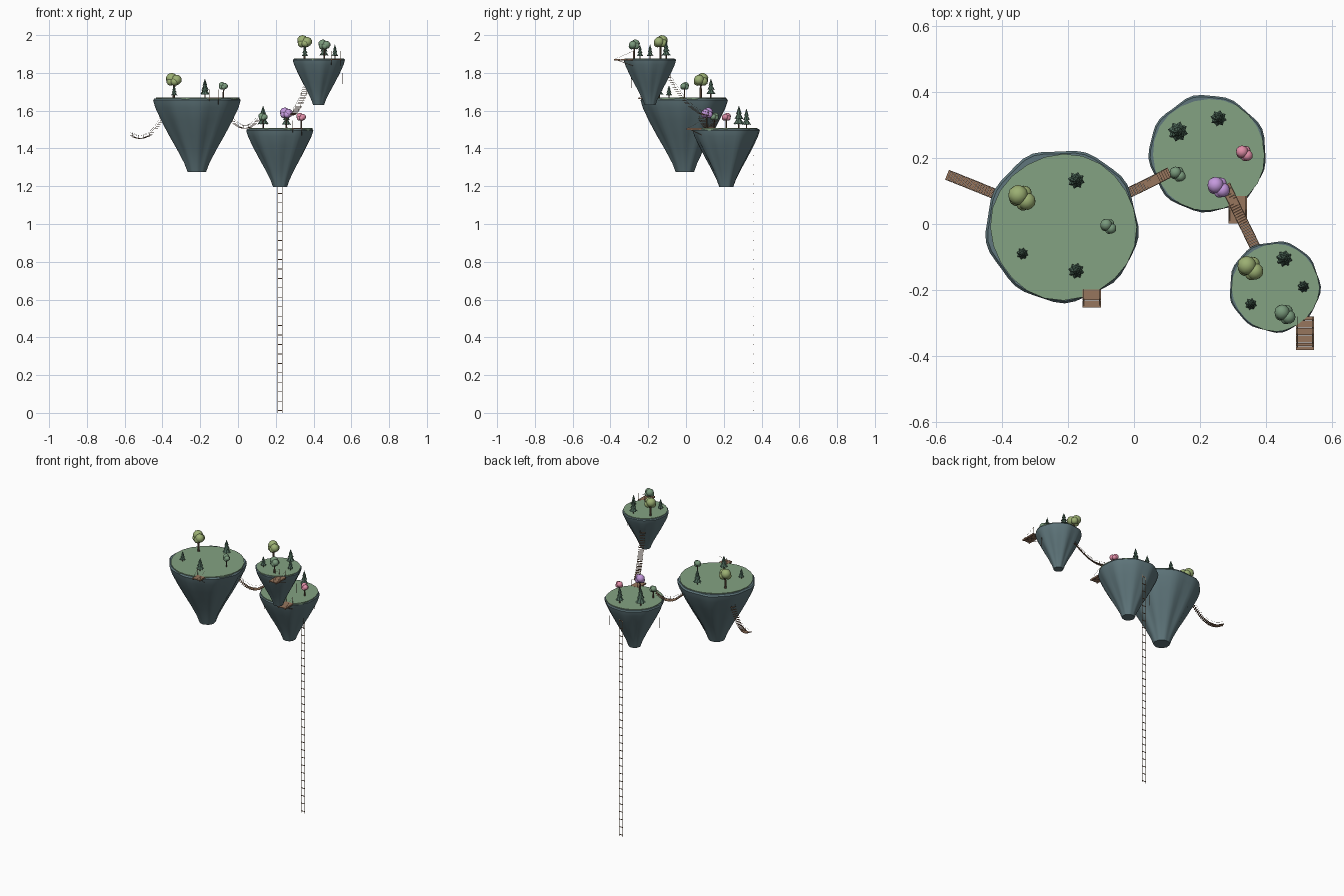
import bpy, bmesh, math, random
from mathutils import Vector, Matrix

if "Cube" in bpy.data.objects:
    bpy.data.objects.remove(bpy.data.objects["Cube"])

random.seed(4)


def material(name, rgb):
    m = bpy.data.materials.new(name)
    m.diffuse_color = (*rgb, 1)
    m.use_nodes = True
    m.node_tree.nodes["Principled BSDF"].inputs["Base Color"].default_value = m.diffuse_color
    return m


GRASS = material("grass green", (0.23, 0.36, 0.225))
ROCK = material("blue grey rock", (0.115, 0.182, 0.20))
PLANK = material("plank brown", (0.31, 0.18, 0.11))
BARK = material("dark bark", (0.12, 0.075, 0.05))
ROPE = material("rope tan", (0.40, 0.30, 0.20))
OLIVE = material("olive leaves", (0.33, 0.43, 0.17))
PINE = material("pine green", (0.085, 0.16, 0.115))
SAGE = material("sage leaves", (0.19, 0.32, 0.20))
PINK = material("pink blossom", (0.75, 0.27, 0.39))
PURPLE = material("purple blossom", (0.56, 0.32, 0.73))


def finish(name, bm, mats, smooth=False):
    bmesh.ops.recalc_face_normals(bm, faces=bm.faces)
    me = bpy.data.meshes.new(name)
    bm.to_mesh(me)
    bm.free()
    for m in mats:
        me.materials.append(m)
    ob = bpy.data.objects.new(name, me)
    bpy.context.collection.objects.link(ob)
    if smooth:
        bpy.context.view_layer.objects.active = ob
        ob.select_set(True)
        bpy.ops.object.shade_smooth_by_angle(angle=math.radians(35))
        ob.select_set(False)
    return ob


def paint(geom, idx):
    for v in geom:
        for f in v.link_faces:
            f.material_index = idx


def box(bm, mat, size, idx=0):
    s = Matrix.Diagonal((*size, 1))
    paint(bmesh.ops.create_cube(bm, size=1, matrix=mat @ s)["verts"], idx)


def rod(bm, a, b, r, idx=0, r2=None, sides=4):
    a, b = Vector(a), Vector(b)
    d = b - a
    m = Matrix.Translation((a + b) / 2) @ d.to_track_quat('Z', 'Y').to_matrix().to_4x4()
    g = bmesh.ops.create_cone(bm, cap_ends=True, segments=sides, radius1=r,
                              radius2=r if r2 is None else r2, depth=d.length, matrix=m)
    paint(g["verts"], idx)


def lathe(bm, rings, center, wobble, n):
    """Stacked rings of (radius, z, wobble strength), capped at both ends."""
    loops = []
    for r, z, k in rings:
        loops.append([bm.verts.new((center[0] + r * (1 + k * wobble(a)) * math.cos(a),
                                    center[1] + r * (1 + k * wobble(a)) * math.sin(a), z))
                      for a in (2 * math.pi * i / n for i in range(n))])
    for lo, hi in zip(loops, loops[1:]):
        for i in range(n):
            bm.faces.new((lo[i], lo[(i + 1) % n], hi[(i + 1) % n], hi[i]))
    bm.faces.new(loops[0])
    bm.faces.new(loops[-1])


# Floating islands: fluted rock cone with a grass cap
PROFILE = [(.97, .012, 1), (1, .035, 1), (.985, .07, 1), (.945, .14, 1.2), (.80, .31, 1.8),
           (.615, .51, 2.4), (.435, .70, 2.4), (.285, .88, 1.5), (.21, 1, 1)]


def island(name, x, y, r, top, bottom, phase):
    def lobes(a):
        return .017 * math.cos(9 * a + phase) + .010 * math.cos(5 * a + 2 * phase)
    bm = bmesh.new()
    h = top - bottom
    lathe(bm, [(r * f, top - h * d, k) for f, d, k in PROFILE], (x, y), lobes, 45)
    finish(name + "_rock", bm, [ROCK], True)
    bm = bmesh.new()
    lathe(bm, [(r * .955, top - .012, 1), (r * .96, top, 1)], (x + r * .02, y - r * .02),
          lambda a: .01 * math.cos(4 * a + phase), 24)
    finish(name + "_grass", bm, [GRASS])


island("large_island", -.218, -.005, .23, 1.67, 1.275, 1.0)
island("middle_island", .223, .213, .177, 1.507, 1.197, 2.2)
island("high_island", .426, -.19, .137, 1.877, 1.63, .4)

# Thin hanging roots
bm = bmesh.new()
for x, y, hi, lo in [(.37, -.29, 1.80, 1.72), (.555, -.19, 1.80, 1.74), (.05, .2, 1.42, 1.35),
                     (.378, .135, 1.40, 1.33), (.31, .352, 1.42, 1.36)]:
    rod(bm, (x, y, hi), (x, y, lo), .0006)
finish("hanging_roots", bm, [BARK])


# Round leafy trees: trunk with a lumpy clump
def round_tree(name, x, y, z, r, height, leaf):
    bm = bmesh.new()
    c = z + height - r
    rod(bm, (x, y, z - .003), (x, y, c), r * .18, 1, r * .1, 6)
    rod(bm, (x, y, z + height * .35), (x + r * .5, y + r * .2, c), r * .08, 1)
    for dx, dy, dz, s in [(-.28, .25, .22, .76), (.38, -.22, .05, .68),
                          (-.42, -.05, -.2, .54), (.2, .38, -.15, .58), (.1, -.42, -.22, .52)]:
        m = Matrix.Translation((x + dx * r, y + dy * r, c + dz * r)) @ Matrix.Rotation(dx * 5, 4, 'X')
        g = bmesh.ops.create_icosphere(bm, subdivisions=2, radius=s * r * 1.04, matrix=m)
        paint(g["verts"], 0)
    finish(name, bm, [leaf, BARK], True)


# Pines: trunk with stacked star-shaped tiers
def pine_tree(name, x, y, z, r, height):
    bm = bmesh.new()
    rod(bm, (x, y, z - .003), (x, y, z + height * .4), r * .14, 1, sides=6)
    for base, tip, s in [(.17, .55, 1), (.40, .78, .75), (.62, 1, .5)]:
        ring = []
        for i in range(16):
            a = 2 * math.pi * i / 16 + base
            q = r * s * (1 if i % 2 else .75)
            ring.append(bm.verts.new((x + q * math.cos(a), y + q * math.sin(a),
                                      z + height * (base + (0 if i % 2 else .03)))))
        apex = bm.verts.new((x, y, z + height * tip))
        low = bm.verts.new((x, y, z + height * (base + .07)))
        for i in range(16):
            bm.faces.new((ring[i], ring[(i + 1) % 16], apex))
            bm.faces.new((ring[(i + 1) % 16], ring[i], low))
    finish(name, bm, [PINE, BARK])


for name, x, y, z, r, h, leaf in [
        ("large_olive_tree", -.34, .078, 1.67, .039, .13, OLIVE),
        ("large_sage_tree", -.078, -.008, 1.67, .023, .082, SAGE),
        ("middle_sage_tree", .132, .15, 1.507, .023, .082, SAGE),
        ("middle_pink_tree", .334, .213, 1.507, .024, .082, PINK),
        ("middle_purple_tree", .256, .11, 1.507, .032, .110, PURPLE),
        ("high_olive_tree", .352, -.135, 1.877, .037, .123, OLIVE),
        ("high_sage_tree", .457, -.275, 1.877, .030, .10, SAGE)]:
    round_tree(name, x, y, z, r, h, leaf)
for name, x, y, z, r, h in [
        ("large_pine_back", -.175, .132, 1.67, .026, .10),
        ("large_pine_left", -.338, -.09, 1.67, .018, .065),
        ("large_pine_front", -.175, -.142, 1.67, .024, .085),
        ("middle_pine_left", .133, .28, 1.507, .031, .12),
        ("middle_pine_back", .256, .32, 1.507, .025, .105),
        ("high_pine_back", .455, -.105, 1.877, .025, .09),
        ("high_pine_right", .513, -.19, 1.877, .018, .075),
        ("high_pine_left", .354, -.243, 1.877, .018, .07)]:
    pine_tree(name, x, y, z, r, h)


# Sagging rope bridges: planks, posts and side ropes along a curve
def bridge(name, a, ctrl, b, count, width=.032):
    a, c, b = Vector(a), Vector(ctrl), Vector(b)
    bm = bmesh.new()
    along = Vector((b.x - a.x, b.y - a.y, 0)).normalized()
    side = Vector((-along.y, along.x, 0))
    yaw = Matrix.Rotation(math.atan2(along.y, along.x), 4, 'Z')
    step = Vector((b.x - a.x, b.y - a.y, 0)).length / count
    prev = None
    for i in range(count + 1):
        t = i / count
        p = a * (1 - t) ** 2 + c * 2 * t * (1 - t) + b * t * t
        box(bm, Matrix.Translation(p) @ yaw, (step * .94, width, .0025))
        if prev:
            for s in (-.46, .46):
                off = side * width * s
                up = off + Vector((0, 0, .016))
                rod(bm, prev + up, p + up, .0005, 1)
                if i % 4 == 0:
                    rod(bm, p + off, p + up, .0005, 1)
        prev = p
    finish(name, bm, [PLANK, ROPE])


bridge("left_bridge", (-.39, .078, 1.575), (-.475, .113, 1.41), (-.563, .148, 1.467), 24)
bridge("middle_bridge", (-.06, .075, 1.58), (.03, .115, 1.45), (.105, .155, 1.55), 22)
bridge("upper_bridge", (.278, .115, 1.575), (.325, .015, 1.585), (.377, -.09, 1.775), 28)


# Landing decks on the island rims, held by thin ropes
def deck(name, x, y0, y1, z):
    bm = bmesh.new()
    n = round((y1 - y0) / .011)
    for i in range(n):
        y = y0 + (i + .5) * (y1 - y0) / n
        box(bm, Matrix.Translation((x, y, z)), (.055, .0105, .005))
    for s in (-.024, .024):
        box(bm, Matrix.Translation((x + s, (y0 + y1) / 2, z - .005)), (.005, y1 - y0, .005))
        rod(bm, (x + s, y0 + .003, z), (x + s, y1, z + .043), .0006, 1)
        rod(bm, (x + s, y1, z), (x + s, y1, z + .043), .001, 1)
        rod(bm, (x + s, y0 + .02, z - .005), (x + s, y1, z - .035), .0015)
    finish(name, bm, [PLANK, ROPE])


deck("large_island_deck", -.128, -.253, -.198, 1.668)
deck("middle_island_deck", .314, .002, .085, 1.505)
deck("high_island_deck", .518, -.382, -.28, 1.872)

# Long hanging ladder: flat rope strips and thin rungs
bm = bmesh.new()
flat = Matrix.Rotation(math.pi / 2, 4, 'X')
for s in (-.0125, .0125):
    g = bmesh.ops.create_grid(bm, x_segments=1, y_segments=1, size=.5,
                              matrix=Matrix.Translation((.222 + s, .357, .72)) @ flat
                              @ Matrix.Diagonal((.0028, 1.44, 1, 1)))
    paint(g["verts"], 1)
for i in range(29):
    box(bm, Matrix.Translation((.222, .357, .012 + i * .05)), (.025, .002, .004))
finish("hanging_ladder", bm, [PLANK, ROPE])
